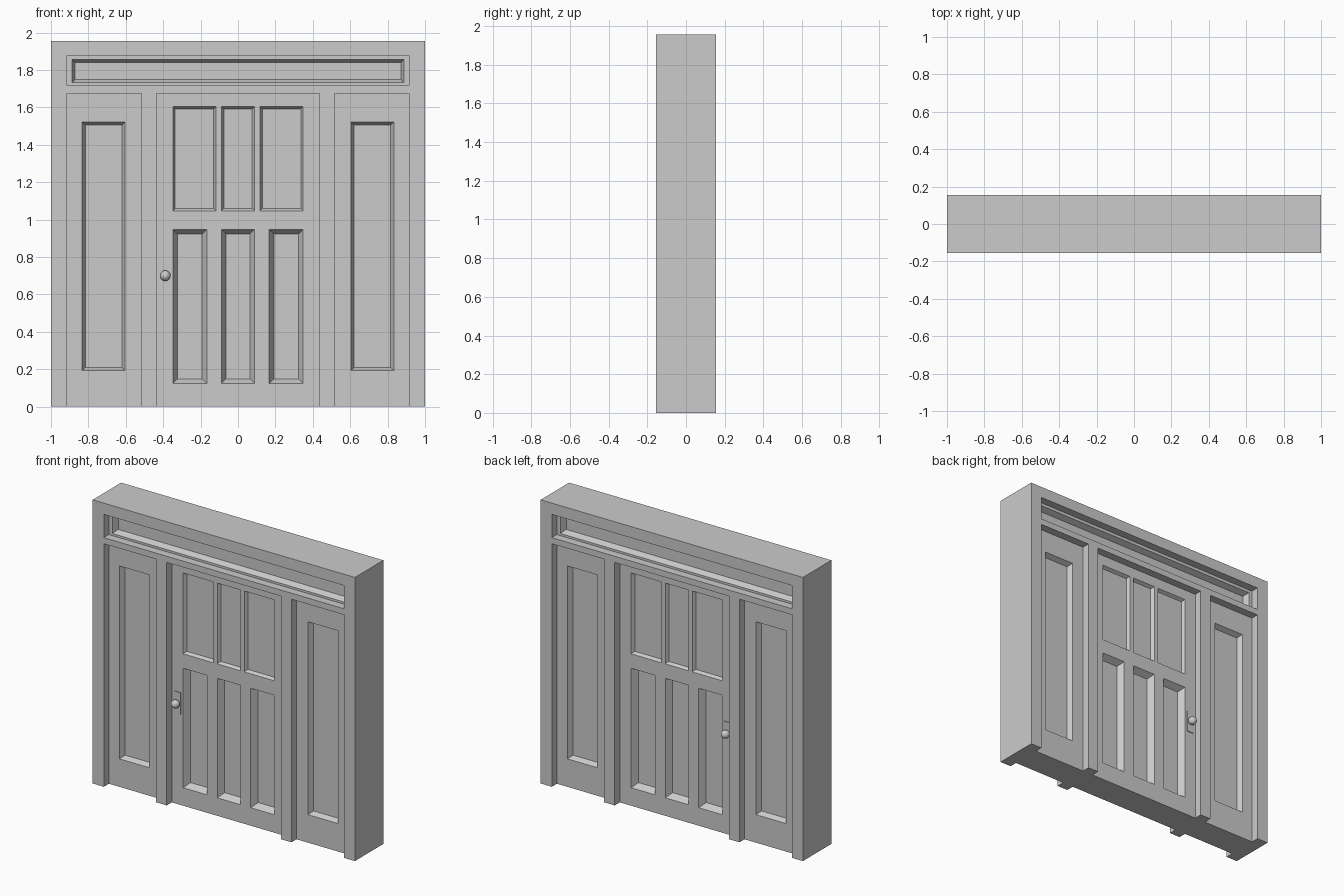
import bpy, bmesh, math
from mathutils import Matrix, Vector

if "Cube" in bpy.data.objects:
    bpy.data.objects.remove(bpy.data.objects["Cube"])

FRAME_D = 0.155   # half depth of frame, posts and bar
SLAB_D = 0.10     # half depth of door, sidelights and transom
JAMB_X, HEAD_Z, TOP_Z = 0.915, 1.877, 1.955
BAR_Z0, BAR_Z1 = 1.675, 1.717
POST_X0, POST_X1 = 0.435, 0.516


def finish(name, bm):
    bmesh.ops.recalc_face_normals(bm, faces=bm.faces[:])
    mesh = bpy.data.meshes.new(name)
    bm.to_mesh(mesh)
    bm.free()
    ob = bpy.data.objects.new(name, mesh)
    bpy.context.collection.objects.link(ob)
    return ob


def box_bm(x0, x1, y0, y1, z0, z1):
    bm = bmesh.new()
    m = Matrix.Translation(((x0 + x1) / 2, (y0 + y1) / 2, (z0 + z1) / 2)) \
        @ Matrix.Diagonal((x1 - x0, y1 - y0, z1 - z0, 1))
    bmesh.ops.create_cube(bm, size=1, matrix=m)
    return bm


def panelled_slab(name, x0, x1, z0, z1, panels):
    """Slab with bevelled recesses on both faces; panel = (x0, x1, z0, z1, inset, depth)."""
    bm = box_bm(x0, x1, -SLAB_D, SLAB_D, z0, z1)
    cuts = {(0, v) for p in panels for v in p[:2]} | {(2, v) for p in panels for v in p[2:4]}
    for axis, v in sorted(cuts):
        co, no = Vector(), Vector()
        co[axis], no[axis] = v, 1
        bmesh.ops.bisect_plane(bm, geom=bm.verts[:] + bm.edges[:] + bm.faces[:],
                               plane_co=co, plane_no=no)
    bm.normal_update()
    for a, b, c, d, inset, depth in panels:
        for side in (-1, 1):
            faces = []
            for f in bm.faces:
                m = f.calc_center_median()
                if a < m.x < b and c < m.z < d and f.normal.y * side > 0.9:
                    faces.append(f)
            bmesh.ops.inset_region(bm, faces=faces, thickness=inset, depth=0,
                                   use_boundary=True, use_even_offset=True)
            for v in {v for f in faces for v in f.verts}:
                v.co.y -= side * depth
    return finish(name, bm)


# Mitred outer frame
bm = bmesh.new()
outer = [(-1, 0), (-1, TOP_Z), (1, TOP_Z), (1, 0)]
inner = [(-JAMB_X, 0), (-JAMB_X, HEAD_Z), (JAMB_X, HEAD_Z), (JAMB_X, 0)]
o = [bm.verts.new((x, -FRAME_D, z)) for x, z in outer]
i = [bm.verts.new((x, -FRAME_D, z)) for x, z in inner]
front = [bm.faces.new((o[k], o[k + 1], i[k + 1], i[k])) for k in range(3)]
ext = bmesh.ops.extrude_face_region(bm, geom=front, use_keep_orig=True)
for g in ext["geom"]:
    if isinstance(g, bmesh.types.BMVert):
        g.co.y = FRAME_D
finish("outer_frame", bm)

# Cross bar and transom panel above the door
finish("transom_bar", box_bm(-JAMB_X, JAMB_X, -FRAME_D, FRAME_D, BAR_Z0, BAR_Z1))
panelled_slab("transom", -JAMB_X, JAMB_X, BAR_Z1, HEAD_Z,
              [(-0.888, 0.888, 1.732, 1.856, 0.017, 0.04)])

# Posts and sidelights, one per side
for label, s in (("left", -1), ("right", 1)):
    xs = sorted((s * POST_X0, s * POST_X1))
    finish(label + "_post", box_bm(*xs, -FRAME_D, FRAME_D, 0, BAR_Z0))
    xs = sorted((s * POST_X1, s * JAMB_X))
    px = sorted((s * 0.604, s * 0.833))
    panelled_slab(label + "_sidelight", *xs, 0, BAR_Z0,
                  [(*px, 0.193, 1.522, 0.017, 0.035)])

# Door leaf: three upper panes, three lower panels
upper = [(a, b, 1.047, 1.604, 0.012, 0.022)
         for a, b in ((-0.348, -0.118), (-0.088, 0.088), (0.118, 0.348))]
lower = [(a, b, 0.124, 0.947, 0.025, 0.045)
         for a, b in ((-0.348, -0.167), (-0.088, 0.088), (0.167, 0.348))]
panelled_slab("door", -POST_X0, POST_X0, 0, BAR_Z0, upper + lower)

# Handle plates and knobs on both faces
KX, KZ = -0.389, 0.70
for label, s in (("front", -1), ("back", 1)):
    ys = sorted((s * SLAB_D, s * (SLAB_D + 0.006)))
    finish(label + "_handle_plate", box_bm(KX - 0.024, KX + 0.024, *ys, KZ - 0.075, KZ + 0.075))
    bm = bmesh.new()
    turn = Matrix.Rotation(math.pi / 2, 4, "X")
    bmesh.ops.create_cone(bm, cap_ends=True, segments=24, radius1=0.012, radius2=0.012, depth=0.03,
                          matrix=Matrix.Translation((KX, s * 0.115, KZ)) @ turn)
    bmesh.ops.create_uvsphere(bm, u_segments=24, v_segments=16, radius=0.028,
                              matrix=Matrix.Translation((KX, s * 0.127, KZ)) @ turn)
    knob = finish(label + "_knob", bm)
    bpy.ops.object.select_all(action="DESELECT")
    knob.select_set(True)
    bpy.context.view_layer.objects.active = knob
    bpy.ops.object.shade_smooth_by_angle(angle=math.radians(40))
